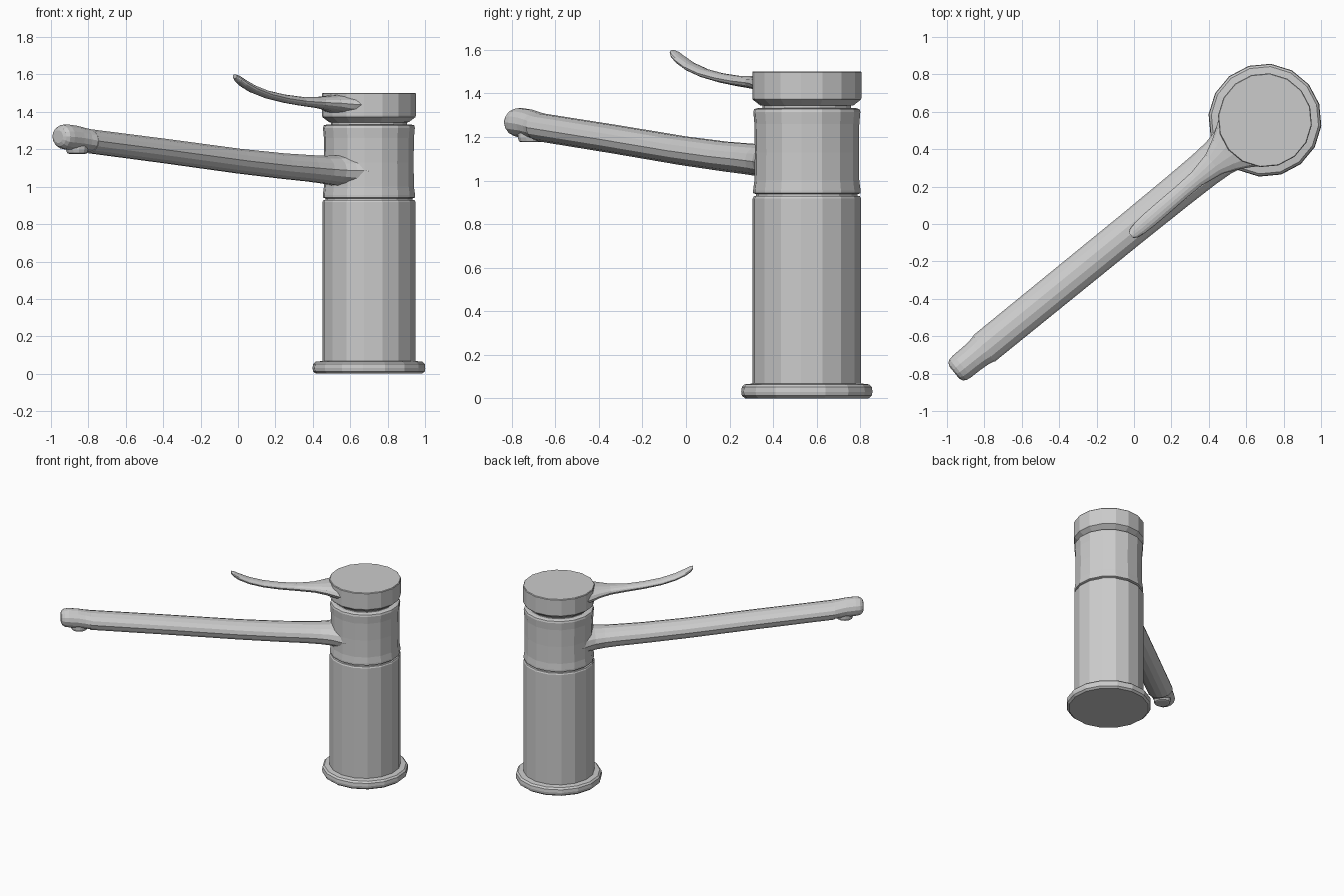
import bpy, bmesh
from math import sin, cos, pi, radians

CX, CY = 0.70, 0.555          # axis of the standing column
SIDES = 16
SPOUT_ANGLE = radians(219.1)
LEVER_ANGLE = radians(220.7)


def skin(name, rings):
    """Bridge a list of closed rings and cap both ends."""
    bm = bmesh.new()
    loops = [[bm.verts.new(p) for p in ring] for ring in rings]
    n = len(loops[0])
    for a, b in zip(loops, loops[1:]):
        for i in range(n):
            j = (i + 1) % n
            bm.faces.new((a[i], a[j], b[j], b[i]))
    bm.faces.new(loops[0][::-1])
    bm.faces.new(loops[-1])
    bmesh.ops.recalc_face_normals(bm, faces=bm.faces[:])
    mesh = bpy.data.meshes.new(name)
    bm.to_mesh(mesh)
    bm.free()
    obj = bpy.data.objects.new(name, mesh)
    bpy.context.collection.objects.link(obj)
    return obj


def lathe(name, profile, cx=CX, cy=CY, n=SIDES):
    """Profile of (radius, height) turned round a vertical axis."""
    def ring(r, z):
        angles = [SPOUT_ANGLE + 2 * pi * i / n for i in range(n)]
        return [(cx + r * cos(a), cy + r * sin(a), z) for a in angles]
    return skin(name, [ring(r, z) for r, z in profile])


def arm(name, angle, sections, n=14):
    """Elliptical sections (distance, height, half width, half height) along a heading."""
    dx, dy = cos(angle), sin(angle)
    rings = []
    for d, z, w, h in sections:
        ring = []
        for i in range(n):
            t = 2 * pi * i / n
            s = w * cos(t)
            ring.append((CX + dx * d - dy * s, CY + dy * d + dx * s, z + h * sin(t)))
        rings.append(ring)
    return skin(name, rings)


# Column standing on its foot flange
lathe("base_flange", [(0.285, 0), (0.300, 0.012), (0.303, 0.03), (0.300, 0.052),
                      (0.288, 0.064), (0.25, 0.068)])
lathe("column", [(0.25, 0.06), (0.25, 0.918), (0.245, 0.928), (0.232, 0.930)])
lathe("groove_core", [(0.234, 0.92), (0.234, 0.95)])

# Swivelling collar, neck and lever cap
lathe("collar", [(0.236, 0.938), (0.248, 0.942), (0.248, 0.955), (0.242, 1.0),
                 (0.240, 1.13), (0.242, 1.26), (0.247, 1.315), (0.243, 1.328), (0.225, 1.333)])
lathe("neck", [(0.205, 1.32), (0.205, 1.36)])
lathe("lever_cap", [(0.20, 1.343), (0.215, 1.345), (0.250, 1.372), (0.252, 1.38),
                    (0.252, 1.497), (0.248, 1.502)])

# Long spout flaring into the collar
arm("spout", SPOUT_ANGLE, [
    (0.15, 1.085, 0.185, 0.095), (0.20, 1.086, 0.150, 0.088), (0.25, 1.088, 0.122, 0.080),
    (0.32, 1.092, 0.107, 0.075), (0.42, 1.099, 0.100, 0.072), (0.60, 1.111, 0.096, 0.069),
    (0.90, 1.137, 0.093, 0.067), (1.40, 1.190, 0.092, 0.066), (1.935, 1.244, 0.091, 0.065)])

# Rounded spout end with its outlet
arm("spout_tip", SPOUT_ANGLE, [
    (1.90, 1.242, 0.085, 0.060), (1.937, 1.247, 0.088, 0.063), (1.97, 1.252, 0.081, 0.064),
    (2.02, 1.260, 0.077, 0.067), (2.085, 1.266, 0.076, 0.068), (2.115, 1.267, 0.072, 0.063),
    (2.132, 1.268, 0.060, 0.051), (2.140, 1.268, 0.040, 0.034)])
lathe("outlet", [(0.045, 1.176), (0.055, 1.180), (0.060, 1.195), (0.060, 1.245)],
      CX + 2.01 * cos(SPOUT_ANGLE), CY + 2.01 * sin(SPOUT_ANGLE), 12)

# Curved handle lever growing from the cap
arm("lever", LEVER_ANGLE, [
    (0.14, 1.435, 0.195, 0.060), (0.22, 1.440, 0.142, 0.053), (0.28, 1.446, 0.106, 0.041),
    (0.36, 1.450, 0.068, 0.030), (0.48, 1.457, 0.045, 0.024), (0.60, 1.471, 0.042, 0.022),
    (0.72, 1.493, 0.043, 0.021), (0.82, 1.523, 0.042, 0.021), (0.89, 1.555, 0.038, 0.021),
    (0.925, 1.577, 0.032, 0.018), (0.945, 1.590, 0.018, 0.011)])
